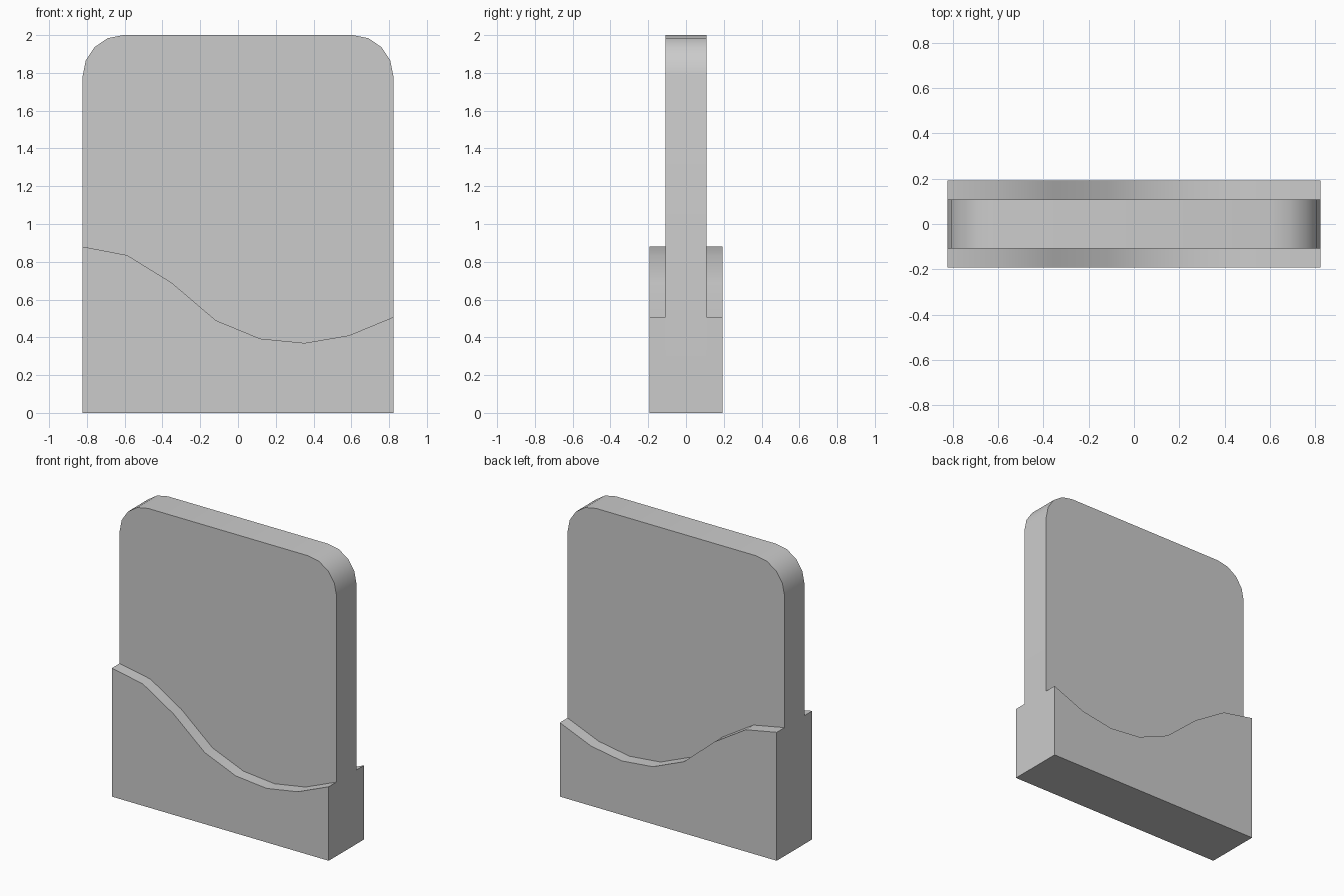
import bpy, bmesh, math

if "Cube" in bpy.data.objects:
    bpy.data.objects.remove(bpy.data.objects["Cube"])

HALF_W, BASE_Y, PANEL_Y, SLOT_Z, TOP = 0.822, 0.192, 0.108, 0.27, 2.0


def extrude_profile(name, points, half_depth):
    """Solid from an x/z outline, centred on y = 0."""
    bm = bmesh.new()
    face = bm.faces.new([bm.verts.new((x, -half_depth, z)) for x, z in points])
    ext = bmesh.ops.extrude_face_region(bm, geom=[face])
    verts = [g for g in ext["geom"] if isinstance(g, bmesh.types.BMVert)]
    bmesh.ops.translate(bm, verts=verts, vec=(0, 2 * half_depth, 0))
    bmesh.ops.recalc_face_normals(bm, faces=bm.faces)
    mesh = bpy.data.meshes.new(name)
    bm.to_mesh(mesh)
    bm.free()
    obj = bpy.data.objects.new(name, mesh)
    bpy.context.collection.objects.link(obj)
    return obj


def smooth(obj):
    bpy.ops.object.select_all(action='DESELECT')
    obj.select_set(True)
    bpy.context.view_layer.objects.active = obj
    bpy.ops.object.shade_smooth_by_angle(angle=math.radians(30))


# Holder with a wavy top edge
wave_z = [0.88, 0.835, 0.69, 0.49, 0.393, 0.37, 0.41, 0.507]
step = 2 * HALF_W / (len(wave_z) - 1)
wave = [(-HALF_W + i * step, z) for i, z in enumerate(wave_z)]
holder = extrude_profile("holder", [(HALF_W, 0), (-HALF_W, 0)] + wave, BASE_Y)

# Slot running the full width of the holder
cutter = extrude_profile("slot_cutter", [(-1, SLOT_Z), (1, SLOT_Z), (1, 1.2), (-1, 1.2)], PANEL_Y)
cutter.hide_render = True
mod = holder.modifiers.new("slot", 'BOOLEAN')
mod.operation, mod.solver, mod.object = 'DIFFERENCE', 'EXACT', cutter
bpy.context.view_layer.objects.active = holder
bpy.ops.object.modifier_apply(modifier=mod.name)
bpy.data.objects.remove(cutter)
smooth(holder)

# Upright panel with rounded top corners
R, SEGS = 0.215, 4
arc = [(HALF_W - R + R * math.cos(a), TOP - R + R * math.sin(a))
       for a in (math.pi / 2 * i / SEGS for i in range(SEGS + 1))]
outline = [(HALF_W, SLOT_Z)] + arc
outline += [(-x, z) for x, z in reversed(outline)]
panel = extrude_profile("panel", outline, PANEL_Y)
smooth(panel)
